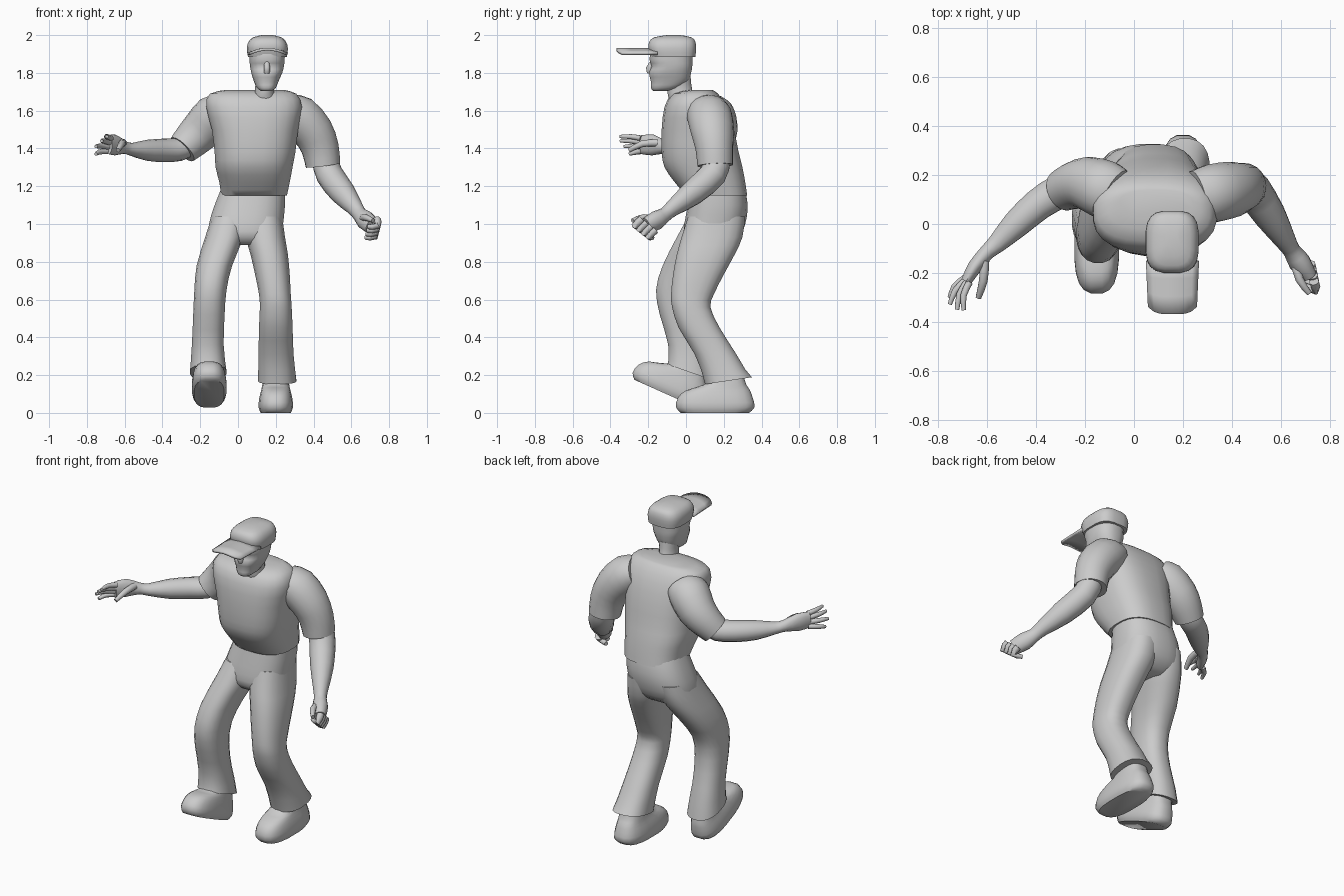
import bpy, bmesh, math
from mathutils import Vector


def finish(name, bm):
    bmesh.ops.recalc_face_normals(bm, faces=bm.faces)
    me = bpy.data.meshes.new(name)
    bm.to_mesh(me)
    bm.free()
    ob = bpy.data.objects.new(name, me)
    bpy.context.collection.objects.link(ob)
    bpy.ops.object.select_all(action='DESELECT')
    ob.select_set(True)
    bpy.context.view_layer.objects.active = ob
    bpy.ops.object.shade_smooth_by_angle(angle=math.radians(50))
    return ob


def smooth_rows(rows, steps):
    """Catmull-Rom interpolation between section rows."""
    rows = [Vector(r) for r in rows]
    out = []
    for i in range(len(rows) - 1):
        p0, p1, p2 = rows[max(i - 1, 0)], rows[i], rows[i + 1]
        p3 = rows[min(i + 2, len(rows) - 1)]
        for s in range(steps):
            t = s / steps
            out.append(0.5 * (2 * p1 + (p2 - p0) * t + (2 * p0 - 5 * p1 + 4 * p2 - p3) * t * t
                              + (3 * p1 - p0 - 3 * p2 + p3) * t ** 3))
    return out + [rows[-1]]


def unit_ring(sides, power):
    def se(v):
        return math.copysign(abs(v) ** (2 / power), v)
    angles = [2 * math.pi * (k + 0.5) / sides for k in range(sides)]
    return [(se(math.cos(a)), se(math.sin(a))) for a in angles]


def skin(name, rings):
    """Bridge rings of points and close both ends."""
    bm = bmesh.new()
    vs = [[bm.verts.new(p) for p in r] for r in rings]
    n = len(vs[0])
    for a, b in zip(vs, vs[1:]):
        for k in range(n):
            bm.faces.new((a[k], a[(k + 1) % n], b[(k + 1) % n], b[k]))
    bm.faces.new(vs[0])
    bm.faces.new(vs[-1])
    return finish(name, bm)


def stack(name, rows, power=2.4, sides=20, slope=0.0, steps=2):
    """Level sections (z, x0, x1, y0, y1); slope tilts the last one."""
    rows = smooth_rows(rows, steps)
    rings = []
    for i, (z, x0, x1, y0, y1) in enumerate(rows):
        tilt = slope if i == len(rows) - 1 else 0
        rings.append([((x0 + x1) / 2 + u * (x1 - x0) / 2, (y0 + y1) / 2 + v * (y1 - y0) / 2,
                       z + tilt * v * (y1 - y0) / 2) for u, v in unit_ring(sides, power)])
    return skin(name, rings)


def tube(name, rows, sides=14, steps=2):
    """Sections (x, y, z, side radius, upright radius) square to the path."""
    rows = smooth_rows(rows, steps)
    pts = [Vector(r[:3]) for r in rows]
    rings, a = [], None
    for i, r in enumerate(rows):
        d = (pts[min(i + 1, len(pts) - 1)] - pts[max(i - 1, 0)]).normalized()
        a = d.cross(Vector((0, 0, 1))) if a is None else a - d * a.dot(d)
        a.normalize()
        b = a.cross(d)
        rings.append([pts[i] + a * (u * r[3]) + b * (v * r[4]) for u, v in unit_ring(sides, 2)])
    return skin(name, rings)


def finger(name, path, r=0.014):
    scale = (1.1, 1.0, 0.65)
    tube(name, [(*p, r * s, r * s) for p, s in zip(path, scale)], sides=8)


# shirt body
stack("shirt", [(1.71, -.06, .24, .02, .14), (1.69, -.15, .31, -.07, .17),
                (1.62, -.17, .34, -.115, .215), (1.5, -.14, .32, -.13, .255),
                (1.38, -.125, .305, -.13, .28), (1.30, -.12, .29, -.115, .30),
                (1.22, -.10, .275, -.06, .315), (1.15, -.09, .26, .0, .325)], 2.6, 24)

# trousers: hips and two legs
stack("hips", [(1.2, -.085, .25, .03, .31), (1.1, -.125, .25, .01, .328),
               (1.0, -.155, .24, -.01, .315), (.93, -.15, .23, -.01, .28),
               (.89, -.1, .19, .03, .22)], 2.5, 24)
stack("right_leg", [(1.04, .03, .235, .01, .315), (.93, .04, .25, -.025, .30),
                    (.84, .065, .265, -.05, .26), (.73, .09, .275, -.07, .20),
                    (.63, .11, .28, -.08, .15), (.56, .115, .285, -.075, .13),
                    (.45, .11, .29, -.04, .18), (.31, .108, .295, .045, .268),
                    (.17, .105, .31, .1, .35)], slope=.15)
stack("left_leg", [(1.04, -.14, .05, .01, .31), (.93, -.175, .03, -.05, .28),
                   (.78, -.22, -.03, -.125, .18), (.65, -.232, -.06, -.16, .09),
                   (.52, -.238, -.07, -.14, .07), (.36, -.245, -.075, -.095, .10),
                   (.215, -.255, -.06, -.10, .14)], slope=-.35)

# shoes: same form, the left one rocked back on its heel
for name, loc, tilt in (("right_shoe", (.2, .155, 0), 0),
                        ("left_shoe", (-.1525, -.105, .1), -24)):
    shoe = stack(name, [(0, -.08, .08, -.185, .18), (.03, -.092, .092, -.21, .21),
                        (.08, -.088, .088, -.2, .2), (.12, -.078, .078, -.155, .185),
                        (.15, -.072, .072, -.06, .165), (.2, -.065, .065, -.03, .15)], 2.8)
    shoe.location = loc
    shoe.rotation_euler.x = math.radians(tilt)

# sleeves and forearms
tube("left_sleeve", [(-.08, .12, 1.6, .11, .09), (-.12, .14, 1.575, .12, .115),
                     (-.19, .165, 1.5, .11, .11), (-.25, .155, 1.44, .095, .098),
                     (-.295, .135, 1.395, .085, .085)], 18)
tube("right_sleeve", [(.26, .11, 1.6, .11, .09), (.32, .125, 1.57, .12, .115),
                      (.395, .14, 1.49, .115, .11), (.435, .15, 1.4, .1, .1),
                      (.45, .155, 1.31, .095, .092)], 18)
tube("left_forearm", [(-.26, .15, 1.42, .06, .06), (-.31, .13, 1.395, .07, .062),
                      (-.39, .08, 1.39, .066, .062), (-.48, .0, 1.39, .058, .056),
                      (-.56, -.08, 1.395, .04, .035), (-.60, -.115, 1.405, .032, .034),
                      (-.65, -.175, 1.418, .03, .055), (-.685, -.235, 1.42, .022, .05)])
tube("right_forearm", [(.46, .165, 1.34, .07, .07), (.485, .14, 1.26, .075, .072),
                       (.555, .035, 1.165, .066, .068), (.62, -.07, 1.085, .043, .045),
                       (.645, -.11, 1.05, .036, .04), (.675, -.155, 1.02, .045, .052),
                       (.71, -.21, .99, .035, .045)])

# open left hand: four spread fingers and a thumb
tips = ((-.752, -.30, 1.37), (-.752, -.328, 1.41), (-.722, -.35, 1.44), (-.695, -.352, 1.463))
for i, tip in enumerate(tips):
    base = Vector((-.69 + .006 * i, -.22 - .006 * i, 1.385 + .023 * i))
    mid = (base + Vector(tip)) / 2 + Vector((-.012, .004, .004))
    finger(f"left_finger_{i + 1}", (base, mid, tip))
finger("left_thumb", ((-.61, -.15, 1.43), (-.615, -.23, 1.425), (-.635, -.30, 1.39)), .019)

# closed right hand: four curled fingers and a thumb
for i in range(4):
    base = Vector((.735 - .005 * i, -.235 + .024 * i, 1.025 - .019 * i))
    finger(f"right_finger_{i + 1}", (base, base + Vector((.005, -.035, -.035)),
                                     base + Vector((-.045, -.015, -.04))), .019)
finger("right_thumb", ((.655, -.15, 1.03), (.675, -.225, 1.035), (.715, -.283, 1.018)), .018)

# neck, head and nose
stack("neck", [(1.66, .075, .205, -.09, .06), (1.70, .09, .19, -.1, .035),
               (1.78, .09, .2, -.1, .025)], 2)
stack("head", [(1.705, .12, .18, -.175, -.1), (1.72, .1, .2, -.187, -.04),
               (1.755, .083, .215, -.187, .012), (1.80, .07, .235, -.197, .028),
               (1.835, .063, .244, -.182, .034), (1.87, .06, .248, -.195, .036),
               (1.93, .06, .25, -.185, .04)], 2.5)
tube("nose", [(.153, -.175, 1.86, .012, .012), (.153, -.195, 1.825, .018, .018),
              (.153, -.19, 1.80, .015, .015)], 8)

# cap crown and curved brim
stack("cap_crown", [(1.885, .052, .26, -.185, .05), (1.93, .046, .265, -.2, .055),
                    (1.965, .055, .255, -.195, .05), (1.988, .08, .23, -.17, .03),
                    (2.0, .125, .185, -.1, -.03)], 3.2)
bm = bmesh.new()
N, M = 8, 3
grid = []
for j in range(M + 1):
    v = j / M
    row = []
    for i in range(N + 1):
        u = i / N * 2 - 1
        row.append(bm.verts.new((.157 + .106 * u * (1 - .08 * v), -.15 - v * (.218 - .03 * u ** 4),
                                 1.925 - .024 * u * u)))
    grid.append(row)
for j in range(M):
    for i in range(N):
        bm.faces.new((grid[j][i], grid[j][i + 1], grid[j + 1][i + 1], grid[j + 1][i]))
brim = finish("cap_brim", bm)
mod = brim.modifiers.new("thickness", 'SOLIDIFY')
mod.thickness = .014
mod.offset = 0
